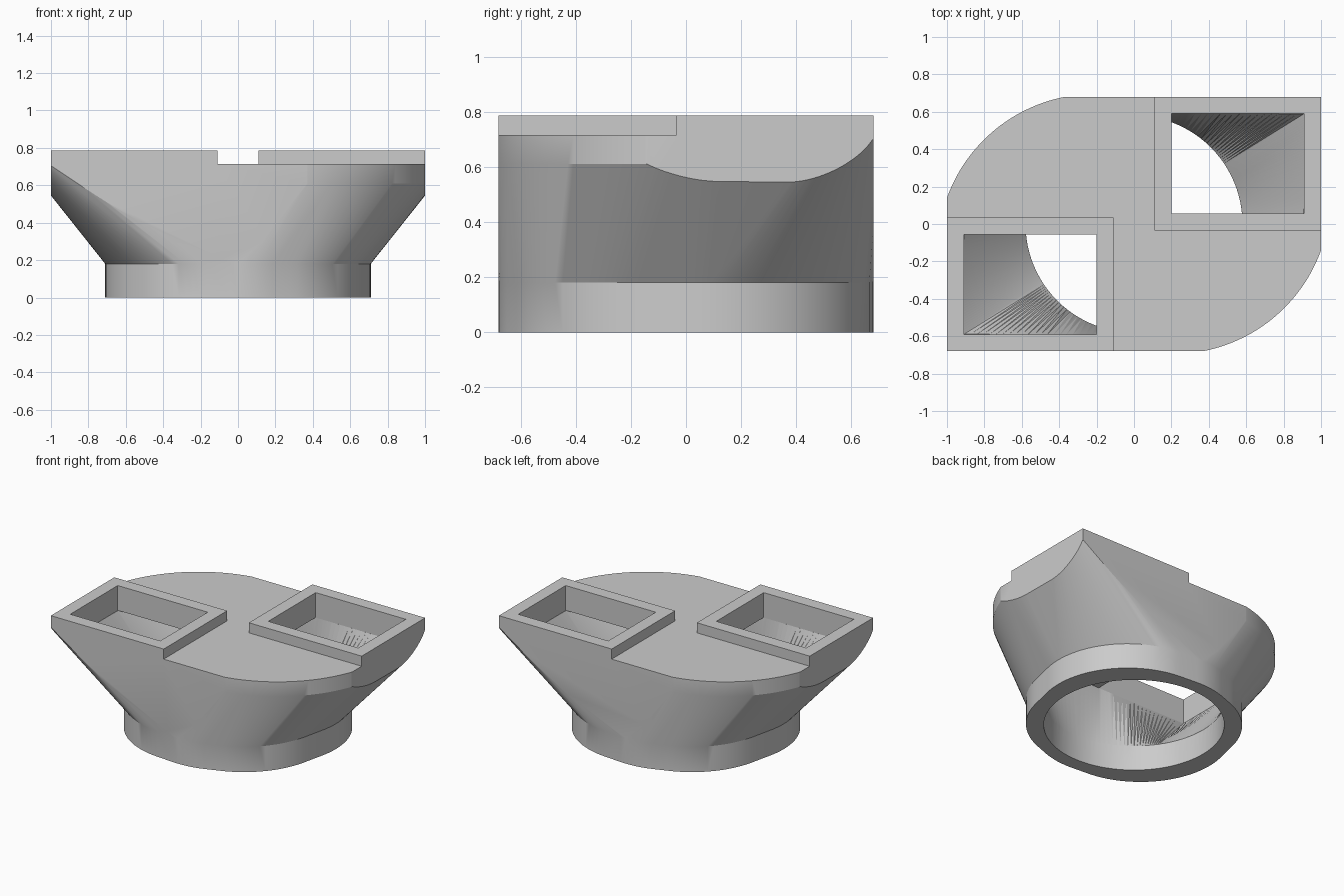
import bpy, bmesh, math
from math import cos, sin, pi

if "Cube" in bpy.data.objects:
    bpy.data.objects.remove(bpy.data.objects["Cube"], do_unlink=True)

grey = bpy.data.materials.new("plain grey")
grey.use_nodes = True
COLOUR = (0.6, 0.6, 0.6, 1)
grey.diffuse_color = COLOUR
grey.node_tree.nodes["Principled BSDF"].inputs["Base Color"].default_value = COLOUR

NECK, SHOULDER, DECK, RIM = 0.18, 0.61, 0.715, 0.787
BORE = 0.58
PORT_X, PORT_Y = 0.91, 0.59


def arc(cx, cy, r, z, start=0, end=2 * pi, n=96):
    """Points along a horizontal arc."""
    return [(cx + r * cos(start + (end - start) * i / n),
             cy + r * sin(start + (end - start) * i / n), z) for i in range(n)]


def line(x0, y0, x1, y1, z, n=32):
    """Points along a straight horizontal edge."""
    return [(x0 + (x1 - x0) * i / n, y0 + (y1 - y0) * i / n, z) for i in range(n)]


def rect(x0, x1, y0, y1, z):
    return [(x, y, z) for x in (x0, x1) for y in (y0, y1)]


def half_turn(points):
    return [(-x, -y, z) for x, y, z in points]


def turned(points):
    """Add the half-turn copy of the points."""
    return points + half_turn(points)


def finish(name, bm):
    bmesh.ops.recalc_face_normals(bm, faces=bm.faces)
    me = bpy.data.meshes.new(name)
    bm.to_mesh(me)
    bm.free()
    me.materials.append(grey)
    ob = bpy.data.objects.new(name, me)
    bpy.context.collection.objects.link(ob)
    return ob


def hull(name, points):
    """Convex solid wrapped around a set of points."""
    bm = bmesh.new()
    for p in points:
        bm.verts.new(p)
    res = bmesh.ops.convex_hull(bm, input=bm.verts)
    junk = {g for g in res["geom_interior"] + res["geom_unused"]
            if isinstance(g, bmesh.types.BMVert)}
    bmesh.ops.delete(bm, geom=list(junk), context="VERTS")
    bmesh.ops.dissolve_limit(bm, angle_limit=0.002, verts=bm.verts, edges=bm.edges)
    return finish(name, bm)


def loft(name, lower, upper):
    """Capped solid joining two matching rings, split along the outer diagonals."""
    bm = bmesh.new()
    a, b = ([bm.verts.new(p) for p in ring] for ring in (lower, upper))
    for i in range(len(a)):
        j = (i + 1) % len(a)
        if (a[i].co + b[j].co).xy.length > (a[j].co + b[i].co).xy.length:
            bm.faces.new((a[i], a[j], b[j]))
            bm.faces.new((a[i], b[j], b[i]))
        else:
            bm.faces.new((a[i], a[j], b[i]))
            bm.faces.new((a[j], b[j], b[i]))
    bm.faces.new(a)
    bm.faces.new(b)
    return finish(name, bm)


def combine(target, tool, operation):
    """Apply a boolean and discard the tool."""
    tool.hide_render = True
    mod = target.modifiers.new("combine", "BOOLEAN")
    mod.object, mod.operation, mod.solver = tool, operation, "EXACT"
    bpy.context.view_layer.objects.active = target
    bpy.ops.object.modifier_apply(modifier=mod.name)
    bpy.data.objects.remove(tool, do_unlink=True)


def collar_ring(z):
    """Slightly skewed round outline of the collar."""
    ring = []
    for dx, dy in ((0.13, 0.09), (0, 0.1), (-0.095, 0.065)):
        ring += turned(arc(dx, dy, BORE, z))
    return ring


# Flared body: round neck spreading to a deck with two wide and two tight corners
outline = collar_ring(NECK)
for z, cx, cy, r in ((SHOULDER, 0.75, 0.4, 0.3), (DECK, 0.94, 0.5, 0.195)):
    outline += turned(arc(cx, cy, r, z, 0, pi / 2, 32))
    outline += turned(arc(0.21, 0.145, 0.84, z, -pi / 2, 0, 48))
body = hull("duct_adapter", outline)

# Collar at the bottom
combine(body, hull("collar", collar_ring(0) + collar_ring(NECK + 0.004)), "UNION")

# Trim the sides flat
trim = rect(-1, 1, -0.68, 0.68, -0.1) + rect(-1, 1, -0.68, 0.68, 1)
combine(body, hull("side_trim", trim), "INTERSECT")

# Raised rims around the two ports
for s in (1, -1):
    pad = [(s * x, s * y, z) for z in (0.7, RIM) for x, y, _ in rect(0.11, 1, -0.035, 0.68, 0)]
    combine(body, hull("port_rim", pad), "UNION")

# Hollow chamber under the deck: round bore blending out to two square and two wide corners
combine(body, hull("bore", arc(0, 0, BORE, -0.1) + arc(0, 0, BORE, NECK + 0.002)), "DIFFERENCE")
WIDE = 0.72
cx, cy = PORT_X - WIDE, PORT_Y - WIDE
ceiling = line(PORT_X, -cy, PORT_X, PORT_Y, SHOULDER)
ceiling += line(PORT_X, PORT_Y, -cx, PORT_Y, SHOULDER)
ceiling += arc(-cx, cy, WIDE, SHOULDER, pi / 2, pi, 48)
ceiling = turned(ceiling)
floor = []
for x, y, _ in ceiling:
    k = BORE / math.hypot(x, y)
    floor.append((x * k, y * k, NECK - 0.001))
combine(body, loft("chamber", floor, ceiling), "DIFFERENCE")

# Rectangular ports through the deck
for side in (list, half_turn):
    port = rect(0.2, PORT_X, 0.055, PORT_Y, SHOULDER - 0.001) + rect(0.2, PORT_X, 0.055, PORT_Y, 1)
    combine(body, hull("port", side(port)), "DIFFERENCE")

bpy.ops.object.select_all(action="DESELECT")
body.select_set(True)
bpy.context.view_layer.objects.active = body
bpy.ops.object.shade_smooth_by_angle(angle=math.radians(25))
